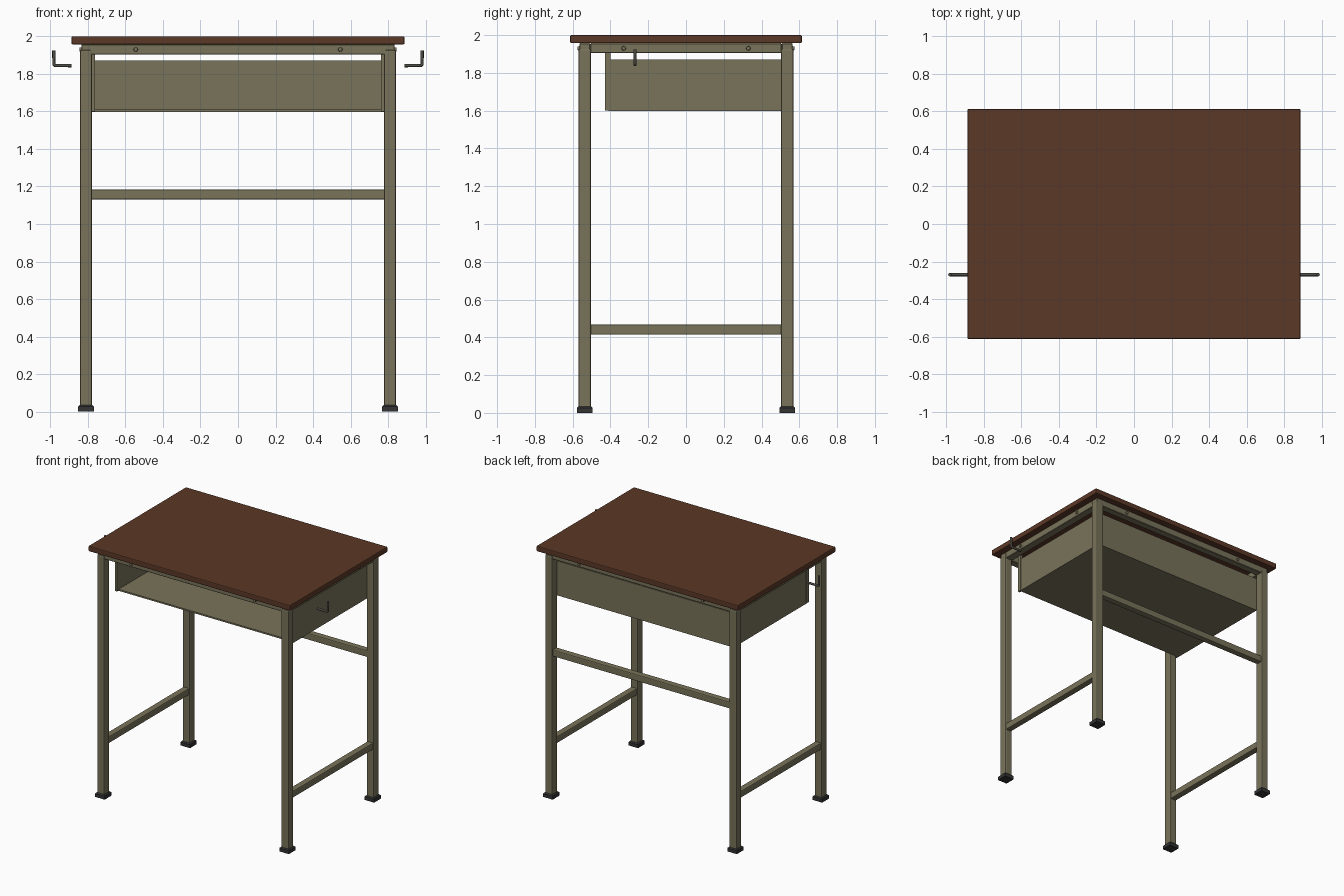
import bpy, bmesh, math
from mathutils import Matrix, Vector

if "Cube" in bpy.data.objects:
    bpy.data.objects.remove(bpy.data.objects["Cube"])


def material(name, rgb):
    m = bpy.data.materials.new(name)
    m.diffuse_color = (*rgb, 1)
    m.use_nodes = True
    m.node_tree.nodes["Principled BSDF"].inputs["Base Color"].default_value = m.diffuse_color
    return m


WOOD = material("brown wood", (0.105, 0.040, 0.020))
STEEL = material("olive painted steel", (0.190, 0.172, 0.103))
RUBBER = material("dark rubber", (0.033, 0.033, 0.036))
METAL = material("dark grey metal", (0.075, 0.073, 0.060))


def finish(name, bm, mat, bevel=0.0, segments=2):
    me = bpy.data.meshes.new(name)
    bm.to_mesh(me)
    bm.free()
    ob = bpy.data.objects.new(name, me)
    bpy.context.collection.objects.link(ob)
    me.materials.append(mat)
    if bevel:
        mod = ob.modifiers.new("rounded edges", 'BEVEL')
        mod.width = bevel
        mod.segments = segments
    return ob


def box(name, x, y, z, mat, bevel=0.0, segments=2):
    """Box from (min, max) ranges on each axis."""
    bm = bmesh.new()
    size = [r[1] - r[0] for r in (x, y, z)]
    mid = [(r[0] + r[1]) / 2 for r in (x, y, z)]
    bmesh.ops.create_cube(bm, size=1, matrix=Matrix.Translation(mid) @ Matrix.Diagonal((*size, 1)))
    return finish(name, bm, mat, bevel, segments)


def span(s, a, b):
    """Range a..b mirrored when s is -1."""
    return tuple(sorted((s * a, s * b)))


def screw(name, pos, normal):
    bm = bmesh.new()
    rot = Vector(normal).to_track_quat('Z', 'Y').to_matrix().to_4x4()
    bmesh.ops.create_cone(bm, cap_ends=True, segments=16, radius1=0.013, radius2=0.010,
                          depth=0.02, matrix=Matrix.Translation(pos) @ rot)
    finish(name, bm, STEEL)


# Table top
box("table_top", (-0.887, 0.887), (-0.613, 0.613), (1.957, 2.0), WOOD, 0.006)

for sy, fb in ((-1, "front"), (1, "back")):
    # Rails under the top, front and back
    box(f"{fb}_top_rail", (-0.835, 0.835), span(sy, 0.507, 0.564), (1.904, 1.957), STEEL, 0.003, 1)
    for sx, lr in ((-1, "left"), (1, "right")):
        # Legs with rubber feet
        box(f"{fb}_{lr}_leg", span(sx, 0.778, 0.842), span(sy, 0.503, 0.569),
            (0.02, 1.928), STEEL, 0.009)
        bm = bmesh.new()
        bmesh.ops.create_cube(bm, size=1, matrix=Matrix.Translation((sx * 0.81, sy * 0.536, 0.0175))
                              @ Matrix.Diagonal((0.084, 0.084, 0.035, 1)))
        top = [e for e in bm.edges if all(v.co.z > 0.03 for v in e.verts)]
        bmesh.ops.bevel(bm, geom=top, offset=0.008, segments=1, affect='EDGES')
        finish(f"{fb}_{lr}_foot", bm, RUBBER)
        # Screw heads on the rails
        screw(f"{fb}_{lr}_screw", (sx * 0.545, sy * 0.564, 1.93), (0, sy, 0))
        screw(f"{lr}_{fb}_side_screw", (sx * 0.835, sy * 0.33, 1.93), (sx, 0, 0))

# Back cross bar
box("back_cross_bar", (-0.785, 0.785), (0.51, 0.562), (1.13, 1.183), STEEL, 0.007)

for sx, lr in ((-1, "left"), (1, "right")):
    # Side rails, low side bars
    box(f"{lr}_top_rail", span(sx, 0.775, 0.835), (-0.507, 0.507), (1.904, 1.957), STEEL, 0.003, 1)
    box(f"{lr}_low_bar", span(sx, 0.784, 0.836), (-0.51, 0.51), (0.414, 0.467), STEEL, 0.007)
    # Storage tray sides and hanging straps
    box(f"{lr}_tray_side", span(sx, 0.764, 0.777), (-0.40, 0.512), (1.60, 1.872), STEEL)
    box(f"{lr}_tray_strap", span(sx, 0.762, 0.779), (-0.43, -0.40), (1.60, 1.91), STEEL)
    # Bag hook: bent round rod
    cu = bpy.data.curves.new(f"{lr}_bag_hook", 'CURVE')
    cu.dimensions = '3D'
    cu.bevel_depth = 0.009
    cu.bevel_resolution = 2
    cu.use_fill_caps = True
    pts = [(0.887, 1.844), (0.974, 1.844), (0.981, 1.851), (0.981, 1.925)]
    sp = cu.splines.new('POLY')
    sp.points.add(len(pts) - 1)
    for p, (px, pz) in zip(sp.points, pts):
        p.co = (sx * px, -0.27, pz, 1)
    cu.materials.append(METAL)
    bpy.context.collection.objects.link(bpy.data.objects.new(f"{lr}_bag_hook", cu))

# Storage tray floor and back, open at the front
box("tray_floor", (-0.777, 0.777), (-0.41, 0.512), (1.598, 1.61), STEEL)
box("tray_back", (-0.777, 0.777), (0.50, 0.512), (1.60, 1.872), STEEL)
